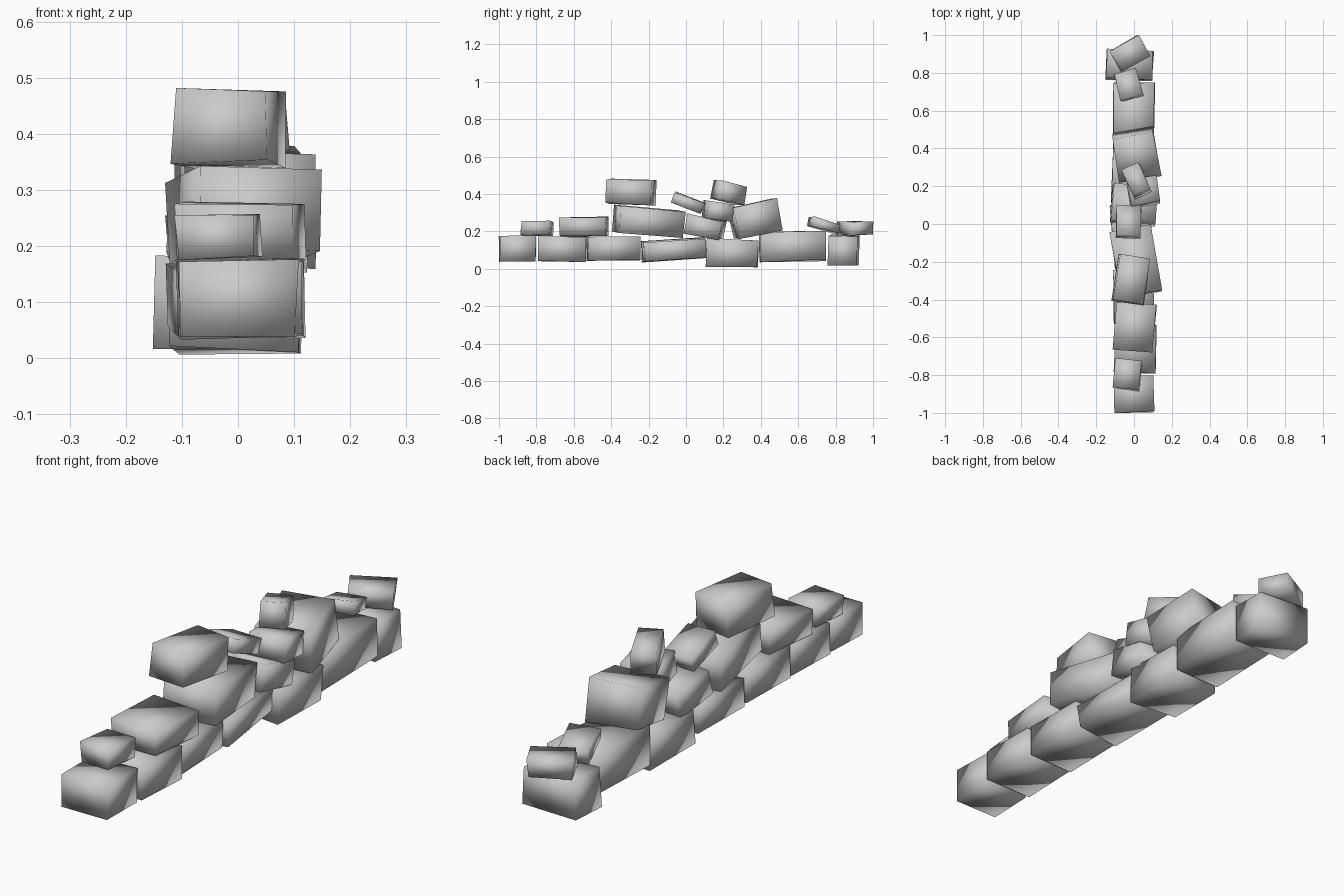
import bpy, random
from math import radians
from mathutils import Vector

random.seed(4)

def stone(name, centre, size, pitch=0, yaw=0, roll=0):
    # rough block: cuboid with slightly uneven corners, softly shaded
    corners = []
    for sx in (-.5, .5):
        for sy in (-.5, .5):
            for sz in (-.5, .5):
                j = Vector([random.uniform(-.005, .005) for _ in range(3)])
                corners.append(Vector((sx * size[0], sy * size[1], sz * size[2])) + j)
    faces = [(0, 1, 3, 2), (4, 6, 7, 5), (0, 4, 5, 1),
             (2, 3, 7, 6), (0, 2, 6, 4), (1, 5, 7, 3)]
    mesh = bpy.data.meshes.new(name)
    mesh.from_pydata(corners, [], faces)
    for p in mesh.polygons:
        p.use_smooth = True
    ob = bpy.data.objects.new(name, mesh)
    ob.location = centre
    ob.rotation_euler = (radians(pitch), radians(roll), radians(yaw))
    bpy.context.collection.objects.link(ob)

# foundation course, front to back
base = [
    ((0, -.9, .107), (.205, .19, .133), 0, 1, 0),
    ((.005, -.66, .107), (.22, .255, .135), 0, -2, 0),
    ((0, -.385, .11), (.21, .285, .13), 0, 1, 0),
    ((-.01, -.065, .102), (.205, .335, .105), 4, 5, 0),
    ((0, .25, .085), (.225, .27, .145), -2, -2, 1),
    ((0, .57, .12), (.215, .355, .155), 1, 0, 0),
    ((-.025, .84, .098), (.245, .155, .16), -1, -3, 0),
]
# second course
middle = [
    ((-.035, -.798, .217), (.135, .155, .075), 0, -6, 0),
    ((.005, -.548, .227), (.21, .25, .1), 1, -4, 0),
    ((.01, -.2, .252), (.215, .35, .145), -5, 10, 0),
    ((0, .1, .222), (.235, .19, .105), -12, -5, 0),
    ((.012, .37, .268), (.22, .235, .168), 12, 9, 0),
    ((-.03, .735, .231), (.12, .15, .052), -15, 16, 0),
    ((-.022, .902, .217), (.17, .128, .075), 0, 28, 0),
]
# loose stones on top
upper = [
    ((-.013, -.293, .41), (.168, .25, .13), -2, -9, 0),
    ((-.03, .01, .352), (.13, .165, .062), -20, 0, 0),
    ((.05, .17, .308), (.155, .14, .09), -8, 8, 0),
    ((.016, .227, .405), (.095, .155, .1), -12, 25, 0),
]
for label, course in (("base_stone", base), ("middle_stone", middle), ("top_stone", upper)):
    for i, spec in enumerate(course, 1):
        stone(f"{label}_{i}", *spec)
